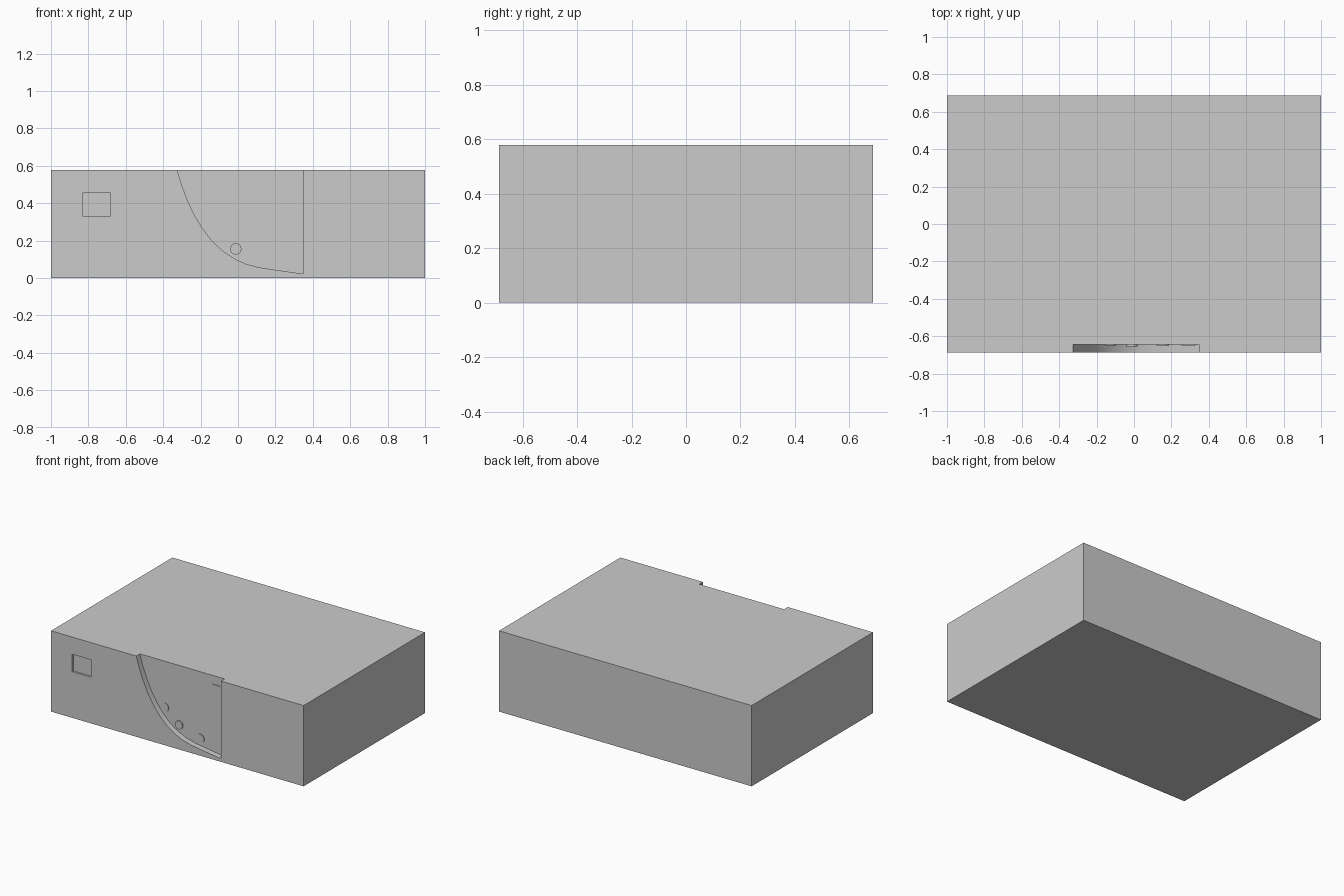
import bpy, bmesh, math

if "Cube" in bpy.data.objects:
    bpy.data.objects.remove(bpy.data.objects["Cube"])

W, D, H = 1.0, 0.686, 0.578   # half width, half depth, height
FLOOR_Y = -0.645              # back of the control recess


def prism(name, profile, y0, y1):
    """Extrude an (x, z) outline from y0 to y1."""
    bm = bmesh.new()
    face = bm.faces.new([bm.verts.new((x, y0, z)) for x, z in profile])
    new = bmesh.ops.extrude_face_region(bm, geom=[face])["geom"]
    verts = [g for g in new if isinstance(g, bmesh.types.BMVert)]
    bmesh.ops.translate(bm, vec=(0, y1 - y0, 0), verts=verts)
    bmesh.ops.recalc_face_normals(bm, faces=bm.faces)
    mesh = bpy.data.meshes.new(name)
    bm.to_mesh(mesh)
    bm.free()
    ob = bpy.data.objects.new(name, mesh)
    bpy.context.collection.objects.link(ob)
    return ob


def rect(x0, x1, z0, z1):
    return [(x0, z0), (x1, z0), (x1, z1), (x0, z1)]


def circle(cx, cz, r, n=32):
    return [(cx + r * math.cos(2 * math.pi * i / n),
             cz + r * math.sin(2 * math.pi * i / n)) for i in range(n)]


def smooth(ob):
    bpy.ops.object.select_all(action='DESELECT')
    ob.select_set(True)
    bpy.context.view_layer.objects.active = ob
    bpy.ops.object.shade_smooth_by_angle(angle=math.radians(30))


def cut(ob, cutter):
    mod = ob.modifiers.new("cut", 'BOOLEAN')
    mod.operation = 'DIFFERENCE'
    mod.solver = 'EXACT'
    mod.object = cutter
    bpy.ops.object.select_all(action='DESELECT')
    ob.select_set(True)
    bpy.context.view_layer.objects.active = ob
    bpy.ops.object.modifier_apply(modifier=mod.name)
    bpy.data.objects.remove(cutter)


# Main case
case = prism("case", rect(-W, W, 0, H), -D, D)

# Curved control recess, open at the top and front
curve = [(-0.339, 0.63), (-0.325, 0.578), (-0.302, 0.50), (-0.272, 0.42),
         (-0.235, 0.34), (-0.19, 0.265), (-0.14, 0.20), (-0.08, 0.143),
         (-0.02, 0.103), (0.04, 0.076), (0.11, 0.057), (0.20, 0.043),
         (0.28, 0.032), (0.347, 0.022)]
cut(case, prism("recess_cutter", curve + [(0.347, 0.63)], -D - 0.05, FLOOR_Y))

# Shallow square badge recess
cut(case, prism("badge_cutter", rect(-0.832, -0.682, 0.33, 0.455), -D - 0.05, -D + 0.015))
smooth(case)

# Round buttons on the recess floor
for name, x, z, r, h in [("upper_button", -0.126, 0.25, 0.03, 0.005),
                         ("middle_button", -0.012, 0.155, 0.03, 0.01),
                         ("lower_button", 0.153, 0.10, 0.033, 0.005)]:
    smooth(prism(name, circle(x, z, r), FLOOR_Y - h, FLOOR_Y + 0.005))

# Thin indicator bar
prism("indicator_bar", rect(0.253, 0.33, 0.508, 0.516), FLOOR_Y - 0.004, FLOOR_Y + 0.005)
